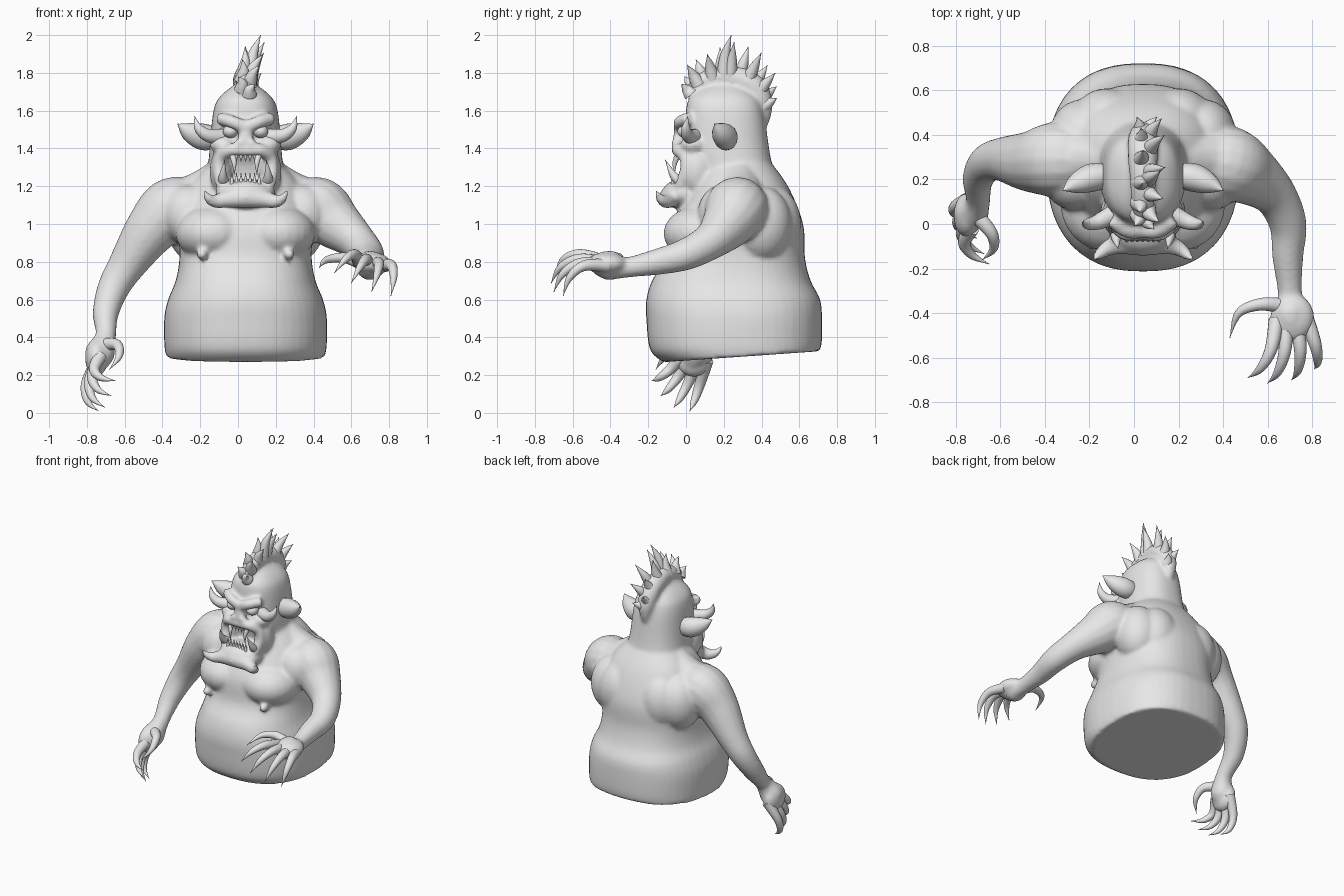
import bpy, bmesh, math, random
from mathutils import Vector, Matrix

cube = bpy.data.objects.get("Cube")
if cube:
    bpy.data.objects.remove(cube, do_unlink=True)

random.seed(4)
MIDDLE = .04  # x of the body's middle line

grey = bpy.data.materials.new("plain grey")
grey.use_nodes = True
grey.diffuse_color = (.8, .8, .8, 1)
grey.node_tree.nodes["Principled BSDF"].inputs["Base Color"].default_value = grey.diffuse_color


def spline(points, steps=6):
    """Catmull-Rom samples through tuples of any length."""
    points = [Vector(p) for p in points]
    last = len(points) - 1
    samples = []
    for i in range(last):
        before, start = points[max(i - 1, 0)], points[i]
        end, after = points[i + 1], points[min(i + 2, last)]
        for k in range(steps):
            t = k / steps
            leave, arrive = (end - before) / 2, (after - start) / 2
            ease = t * t * (3 - 2 * t)
            samples.append(start.lerp(end, ease) + leave * t * (1 - t) ** 2
                           - arrive * t * t * (1 - t))
    return samples + [points[last]]


def bridge(bm, rings):
    """Skin a list of point rings and cap both ends."""
    rings = [[bm.verts.new(point) for point in ring] for ring in rings]
    for lower, upper in zip(rings, rings[1:]):
        for i in range(len(lower)):
            bm.faces.new((lower[i - 1], lower[i], upper[i], upper[i - 1]))
    bm.faces.new(rings[0])
    bm.faces.new(rings[-1])


def tube(bm, points, radii, flat=1):
    """Round tube along a path, optionally squashed front to back."""
    samples = spline([(*point, radius) for point, radius in zip(points, radii)])
    centres = [sample.xyz for sample in samples]
    last = len(centres) - 1
    across = None
    rings = []
    for i, centre in enumerate(centres):
        along = (centres[min(i + 1, last)] - centres[max(i - 1, 0)]).normalized()
        across = across - along * across.dot(along) if across else along.orthogonal()
        across.normalize()
        ring = []
        for k in range(16):
            spoke = Matrix.Rotation(math.tau * k / 16, 3, along) @ across
            spoke *= max(samples[i].w, .002)
            spoke.y *= flat
            ring.append(centre + spoke)
        rings.append(ring)
    bridge(bm, rings)


def horn(bm, points, radius):
    """Tube that narrows to a point."""
    last = len(points) - 1
    tube(bm, points, [radius * (1 - i / last) ** .6 for i in range(last + 1)])


def loft(bm, sections):
    """Stack rounded sections: height, half width, front y, back y."""
    rings = []
    for height, half, front, back in spline(sections):
        fade = max(0, min(1, 2 - height * 3.5))  # the base slopes up to the back
        ring = []
        for k in range(48):
            c, s = math.cos(math.tau * k / 48), math.sin(math.tau * k / 48)
            x = MIDDLE + half * math.copysign(abs(c) ** .83, c)
            y = (front + back) / 2 + (back - front) / 2 * math.copysign(abs(s) ** .83, s)
            ring.append((x, y, height + .07 * fade * (y + .1)))
        rings.append(ring)
    bridge(bm, rings)


def ball(bm, centre, size):
    place = Matrix.Translation(centre) @ Matrix.Diagonal((*size, 1))
    bmesh.ops.create_uvsphere(bm, u_segments=24, v_segments=14, radius=1, matrix=place)


def both(*points):
    """The same points on the left and right of the middle line."""
    return [[(MIDDLE + side * x, y, z) for x, y, z in points] for side in (1, -1)]


def ball_pair(bm, centre, size):
    for points in both(centre):
        ball(bm, points[0], size)


def finish(name, bm, merge=False):
    bmesh.ops.recalc_face_normals(bm, faces=bm.faces)
    mesh = bpy.data.meshes.new(name)
    bm.to_mesh(mesh)
    bm.free()
    mesh.materials.append(grey)
    part = bpy.data.objects.new(name, mesh)
    bpy.context.collection.objects.link(part)
    for other in bpy.context.selected_objects:
        other.select_set(False)
    part.select_set(True)
    bpy.context.view_layer.objects.active = part
    if merge:
        remesh = part.modifiers.new("merge", 'REMESH')
        remesh.mode = 'VOXEL'
        remesh.voxel_size = .012
        soften = part.modifiers.new("soften", 'SMOOTH')
        soften.iterations = 9
        bpy.ops.object.modifier_apply(modifier=remesh.name)
        bpy.ops.object.modifier_apply(modifier=soften.name)
    bpy.ops.object.shade_smooth_by_angle(angle=math.radians(60))


def horns(name, paths, radius):
    bm = bmesh.new()
    for path in paths:
        horn(bm, path, radius)
    finish(name, bm)


# Torso with a slanted flat base, then neck and skull
skin = bmesh.new()
loft(skin, [(.27, .42, -.12, .71), (.34, .43, -.19, .72), (.5, .43, -.21, .72),
            (.6, .41, -.21, .71), (.7, .37, -.18, .66), (.82, .35, -.11, .63),
            (1, .35, -.08, .62), (1.2, .3, .04, .54), (1.35, .16, .1, .43)])
loft(skin, [(1.15, .22, .06, .5), (1.3, .2, .04, .46), (1.4, .19, 0, .44),
            (1.6, .17, 0, .41), (1.68, .13, .03, .37), (1.75, .04, .14, .26)])

# Chest, nipples, shoulder blades, flanks and the slope from neck to shoulder
ball_pair(skin, (.17, .09, .95), (.2, .21, .15))
ball_pair(skin, (.23, -.08, .84), (.03, .04, .03))
ball_pair(skin, (.16, .46, 1), (.16, .15, .2))
ball_pair(skin, (.27, .4, 1), (.15, .16, .2))
ball_pair(skin, (.3, .2, 1.05), (.15, .14, .16))
for slope in both((.08, .27, 1.28), (.22, .29, 1.17), (.36, .29, 1.08)):
    tube(skin, slope, (.1, .12, .15))

# Arms with palms: the left reaches forward, the right hangs down
arm_radii = (.13, .17, .14, .1, .085, .07, .055, .08, .06)
tube(skin, [(.3, .29, 1.08), (.42, .27, 1.08), (.52, .22, 1), (.63, .13, .91),
            (.69, 0, .84), (.69, -.15, .8), (.7, -.32, .77), (.7, -.4, .78),
            (.71, -.47, .79)], arm_radii)
tube(skin, [(-.2, .29, 1.08), (-.34, .29, 1.08), (-.46, .28, .97), (-.59, .29, .78),
            (-.66, .27, .66), (-.7, .2, .53), (-.7, .1, .41), (-.73, .05, .32),
            (-.75, .03, .26)], arm_radii)
ball(skin, (.71, -.42, .79), (.1, .11, .06))
ball(skin, (-.75, .04, .29), (.06, .1, .1))

# Nose, nostrils, cheeks and chin
ball(skin, (MIDDLE, -.03, 1.46), (.04, .04, .05))
ball(skin, (MIDDLE, -.01, 1.16), (.16, .12, .08))
ball_pair(skin, (.03, -.05, 1.43), (.03, .03, .02))
ball_pair(skin, (.12, .04, 1.42), (.07, .07, .05))
ball_pair(skin, (.13, .06, 1.28), (.06, .08, .12))

# Angry brows, snarling lips and the upturned jaw flanges
lip_radii = [.035] * 5
for brow in both((0, -.03, 1.51), (.07, -.03, 1.54), (.14, .02, 1.56)):
    tube(skin, brow, lip_radii)
for lip in both((0, -.04, 1.39), (.08, -.04, 1.39), (.13, 0, 1.35), (.14, 0, 1.28),
                (.12, -.03, 1.2)):
    tube(skin, lip, lip_radii)
for flange in both((0, -.09, 1.14), (.1, -.09, 1.13), (.16, -.11, 1.12),
                   (.2, -.14, 1.14), (.23, -.17, 1.2)):
    horn(skin, flange, .055)

# Crest ridge from forehead to nape
ridge = [(MIDDLE, y, z) for y, z in
         ((.02, 1.68), (.08, 1.75), (.21, 1.78), (.34, 1.74), (.4, 1.64), (.41, 1.53))]
tube(skin, ridge, (.03, .05, .06, .07, .06, .03))
finish("body_skin", skin, merge=True)

# Crest spikes fan out from the ridge, longest at the crown
spikes = [[(.06, .2, 1.78), (.08, .21, 1.9), (.12, .24, 2)]]
roots = spline(ridge)[1:-5:2]
for i, root in enumerate(roots):
    rise = math.sin(math.pi * i / len(roots))
    lean = Vector(((-1) ** i, 0, 0))
    outward = (root - Vector((MIDDLE, .2, 1.5))).normalized()
    base = root + lean * .02
    tip = base + outward * (.08 + .08 * rise + random.uniform(-.02, .03))
    tip += lean * .03 + Vector((.05 * rise, 0, 0))
    spikes.append([base, base.lerp(tip, .5) - lean * .01, tip])
horns("crest_spikes", spikes, .04)

# Eyes
eyes = bmesh.new()
ball_pair(eyes, (.08, 0, 1.49), (.04, .045, .035))
finish("eyes", eyes)

# Ears and cheek horns
ears = bmesh.new()
for ear in both((.13, .22, 1.46), (.22, .21, 1.46), (.3, .18, 1.49), (.36, .15, 1.53)):
    tube(ears, ear, (.05, .07, .05, 0), flat=.9)
finish("ears", ears)
horns("cheek_horns", both((.12, .05, 1.46), (.2, .01, 1.47), (.25, 0, 1.51),
                          (.27, .01, 1.57)), .045)

# Tusks, fangs and two rows of small teeth
horns("tusks", both((.11, 0, 1.21), (.12, -.06, 1.25), (.11, -.11, 1.34)), .035)
horns("upper_fangs", both((.07, -.04, 1.37), (.06, -.06, 1.32), (.06, -.06, 1.26)), .018)
teeth = []
for i in range(-3, 4):
    x = MIDDLE + i * .024
    for y, gum, edge in ((-.07, 1.2, 1.27), (-.05, 1.38, 1.33)):
        teeth.append([(x, y, gum), (x, y, (gum + edge) / 2), (x, y, edge)])
horns("small_teeth", teeth, .012)


def hand(name, knuckles, claws, bow, thumb):
    """Four bowed fingers fanned between the outer two, plus a thumb."""
    paths = [thumb]
    for i in range(4):
        knuckle = Vector(knuckles[0]).lerp(Vector(knuckles[1]), i / 3)
        claw = Vector(claws[0]).lerp(Vector(claws[1]), i / 3)
        reach = (claw - knuckle) * (.15 if i in (1, 2) else 0)
        paths.append([knuckle] + [knuckle.lerp(claw + reach, t) + Vector(bow) * b
                                  for t, b in ((.4, .9), (.75, .8), (1, 0))])
    horns(name, paths, .036)


hand("left_fingers", [(.64, -.43, .8), (.77, -.42, .78)], [(.51, -.69, .74), (.81, -.65, .62)],
     (.03, -.03, .07),
     [(.68, -.37, .78), (.57, -.36, .82), (.47, -.4, .81), (.43, -.51, .77)])
hand("right_fingers", [(-.73, -.02, .3), (-.74, .11, .28)], [(-.65, -.18, .17), (-.74, .02, .01)],
     (-.07, 0, -.02),
     [(-.71, .04, .36), (-.64, -.04, .36), (-.63, -.11, .3), (-.68, -.16, .23)])
